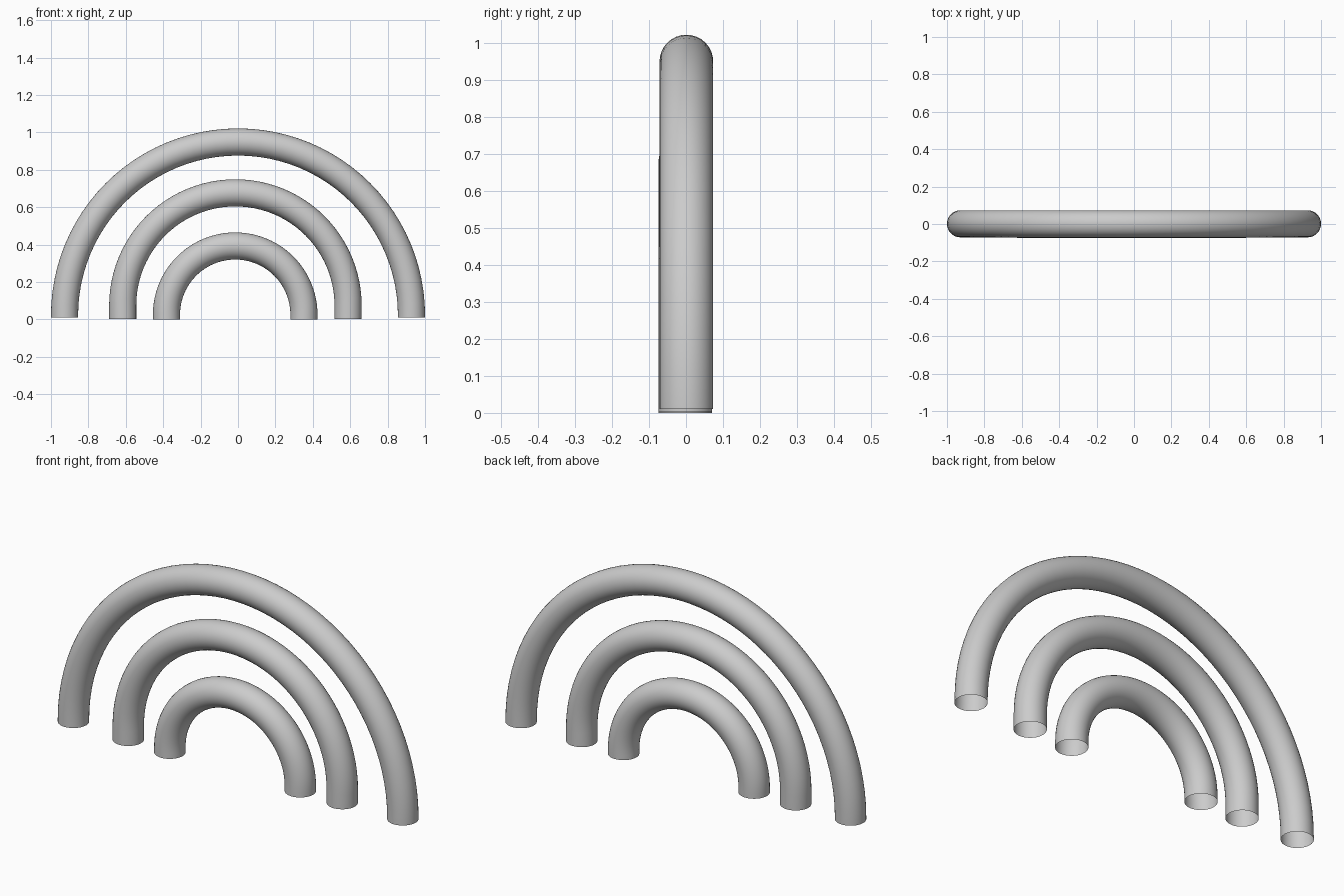
import bpy, bmesh, math

if "Cube" in bpy.data.objects:
    bpy.data.objects.remove(bpy.data.objects["Cube"])

TUBE = 0.0725   # tube radius shared by all arches
SIDES = 32
STEPS = 48


def arch(name, cx, cy, outer, base, top):
    """Open-ended half-ring tube with short straight legs."""
    r = outer - TUBE
    cz = top - outer
    # path: (x, z, angle of the outward direction)
    path = [(r, base, 0.0)]
    for i in range(STEPS + 1):
        a = math.pi * i / STEPS
        path.append((r * math.cos(a), cz + r * math.sin(a), a))
    path.append((-r, base, math.pi))

    bm = bmesh.new()
    rings = []
    for x, z, a in path:
        ring = []
        for j in range(SIDES):
            t = 2 * math.pi * j / SIDES
            d = TUBE * math.cos(t)
            ring.append(bm.verts.new((cx + x + d * math.cos(a),
                                      cy + TUBE * math.sin(t),
                                      z + d * math.sin(a))))
        rings.append(ring)
    for p, q in zip(rings, rings[1:]):
        for j in range(SIDES):
            k = (j + 1) % SIDES
            f = bm.faces.new((p[j], p[k], q[k], q[j]))
            f.smooth = True
    # face normals outward
    bm.normal_update()
    f = bm.faces[:][0]
    if f.normal.x * (f.calc_center_median().x - cx - r) < 0:
        bmesh.ops.reverse_faces(bm, faces=bm.faces[:])
    mesh = bpy.data.meshes.new(name)
    bm.to_mesh(mesh)
    bm.free()
    ob = bpy.data.objects.new(name, mesh)
    bpy.context.collection.objects.link(ob)
    return ob


# Three nested arches
arch("outer_arch", 0.0, 0.001, 1.0, 0.01, 1.021)
arch("middle_arch", -0.014, -0.002, 0.675, 0.003, 0.749)
arch("inner_arch", -0.015, -0.002, 0.44, 0.0, 0.465)
